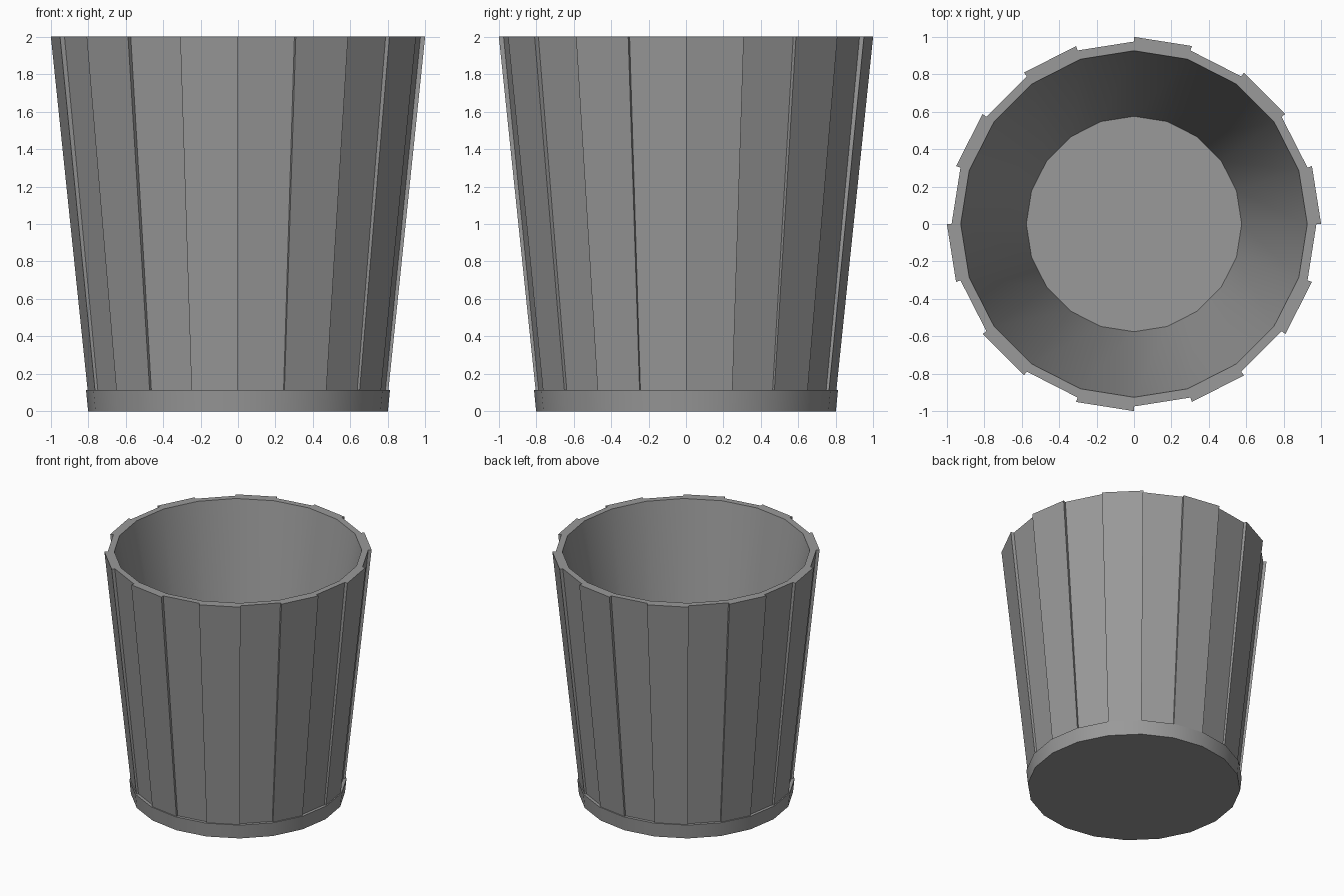
import bpy, bmesh
from math import cos, sin, radians, tau

if "Cube" in bpy.data.objects:
    bpy.data.objects.remove(bpy.data.objects["Cube"])

SIDES = 20
bm = bmesh.new()


def ring(radius, z):
    return [bm.verts.new((radius * cos(tau * i / SIDES), radius * sin(tau * i / SIDES), z))
            for i in range(SIDES)]


def face(*verts, smooth=False):
    bm.faces.new(verts).smooth = smooth


# Rings of the profile
base = ring(0.80, 0.0)
band = ring(0.8115, 0.115)
foot_raised = ring(0.803, 0.115)
foot_recessed = ring(0.787, 0.115)
top_raised = ring(0.999, 2.0)
top_recessed = ring(0.974, 2.0)
top_inner = ring(0.925, 2.0)
floor = ring(0.575, 0.10)

# Underside and inside floor
face(*reversed(base))
face(*floor)

for i in range(SIDES):
    j = (i + 1) % SIDES
    # Base band and inner wall
    face(base[i], base[j], band[j], band[i], smooth=True)
    face(floor[j], floor[i], top_inner[i], top_inner[j], smooth=True)
    # Narrow ledge all round on top of the band
    face(band[i], band[j], foot_raised[j], foot_raised[i])
    if i % 2 == 0:
        # Raised panel with its rim and step sides
        face(foot_raised[i], foot_raised[j], top_raised[j], top_raised[i])
        face(top_inner[j], top_inner[i], top_recessed[i],
             top_raised[i], top_raised[j], top_recessed[j])
        face(foot_recessed[i], foot_raised[i], top_raised[i], top_recessed[i])
        face(foot_raised[j], foot_recessed[j], top_recessed[j], top_raised[j])
    else:
        # Recessed panel with its rim and deeper ledge
        face(foot_recessed[i], foot_recessed[j], top_recessed[j], top_recessed[i])
        face(foot_raised[i], foot_raised[j], foot_recessed[j], foot_recessed[i])
        face(top_inner[j], top_inner[i], top_recessed[i], top_recessed[j])

# Outward normals, hard corners
bmesh.ops.recalc_face_normals(bm, faces=bm.faces[:])
for e in bm.edges:
    if e.calc_face_angle(0) > radians(30):
        e.smooth = False

mesh = bpy.data.meshes.new("waste_bin")
bm.to_mesh(mesh)
bm.free()

# Dark grey surface
dark = bpy.data.materials.new("dark_grey")
dark.diffuse_color = (0.32, 0.32, 0.32, 1)
dark.use_nodes = True
dark.node_tree.nodes["Principled BSDF"].inputs["Base Color"].default_value = dark.diffuse_color
mesh.materials.append(dark)
bpy.context.collection.objects.link(bpy.data.objects.new("waste_bin", mesh))
